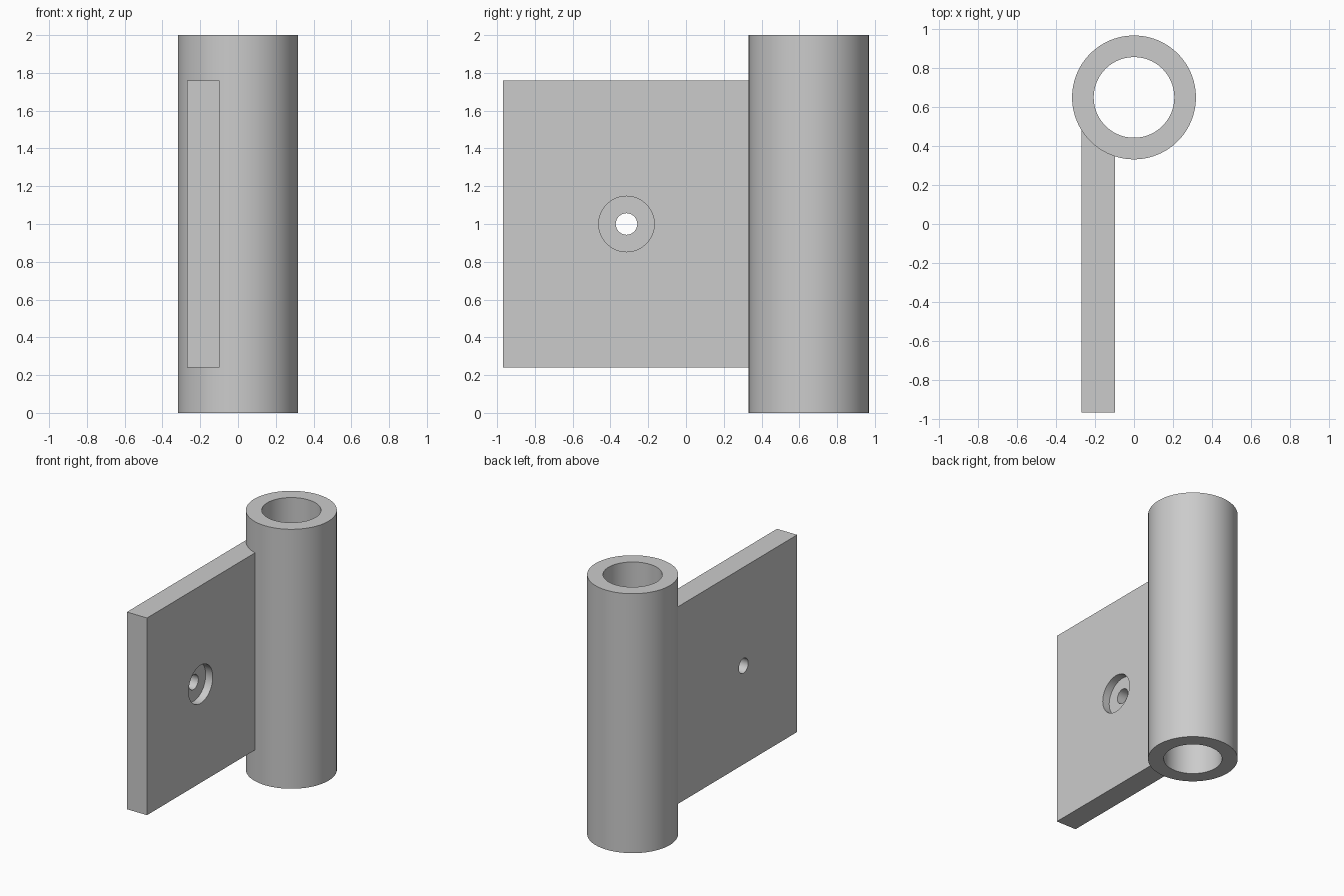
import bpy
import bmesh
import math

cube = bpy.data.objects.get("Cube")
if cube:
    bpy.data.objects.remove(cube, do_unlink=True)

# Single steel grey
steel = bpy.data.materials.new("steel_grey")
steel.use_nodes = True
GREY = (0.6, 0.6, 0.6, 1)
steel.diffuse_color = GREY
steel.node_tree.nodes["Principled BSDF"].inputs["Base Color"].default_value = GREY

HEIGHT = 2.0
BARREL_Y, BARREL_R, BORE_R = 0.65, 0.318, 0.207
LEAF_X0, LEAF_X1, LEAF_Z0, LEAF_Z1 = -0.27, -0.098, 0.24, 1.76
HOLE_Y, HOLE_Z = -0.315, 1.0
HOLE_R, RECESS_R, RECESS_DEPTH = 0.057, 0.147, 0.06


def cylinder(name, radius, depth, location, along_x=False, sides=96):
    rotation = (0, math.pi / 2, 0) if along_x else (0, 0, 0)
    bpy.ops.mesh.primitive_cylinder_add(vertices=sides, radius=radius, depth=depth,
                                        location=location, rotation=rotation)
    obj = bpy.context.object
    obj.name = name
    obj.data.materials.append(steel)
    return obj


def prism(name, profile, z0, z1):
    bm = bmesh.new()
    face = bm.faces.new([bm.verts.new((x, y, z0)) for x, y in profile])
    grown = bmesh.ops.extrude_face_region(bm, geom=[face])["geom"]
    top = [v for v in grown if isinstance(v, bmesh.types.BMVert)]
    bmesh.ops.translate(bm, verts=top, vec=(0, 0, z1 - z0))
    bmesh.ops.recalc_face_normals(bm, faces=bm.faces)
    mesh = bpy.data.meshes.new(name)
    bm.to_mesh(mesh)
    bm.free()
    mesh.materials.append(steel)
    obj = bpy.data.objects.new(name, mesh)
    bpy.context.collection.objects.link(obj)
    return obj


def combine(target, tool, operation):
    """Apply a boolean and discard its tool."""
    mod = target.modifiers.new(operation.lower(), "BOOLEAN")
    mod.object, mod.operation, mod.solver = tool, operation, "EXACT"
    bpy.ops.object.select_all(action="DESELECT")
    bpy.context.view_layer.objects.active = target
    target.select_set(True)
    bpy.ops.object.modifier_apply(modifier=mod.name)
    bpy.data.objects.remove(tool, do_unlink=True)


# Flat leaf whose back end is buried in the barrel wall
front_y = -0.968
leaf = prism("leaf_plate", [(LEAF_X0, front_y), (LEAF_X1, front_y),
                            (LEAF_X1, 0.40), (LEAF_X0 + 0.03, 0.46), (LEAF_X0, 0.484)],
             LEAF_Z0, LEAF_Z1)

# Screw hole and its round recess on the left face
combine(leaf, cylinder("screw_hole", HOLE_R, 1, (LEAF_X0, HOLE_Y, HOLE_Z), True, 48), "DIFFERENCE")
combine(leaf, cylinder("recess", RECESS_R, 2 * RECESS_DEPTH, (LEAF_X1, HOLE_Y, HOLE_Z), True, 64),
        "DIFFERENCE")

# Hollow barrel welded to the leaf
hinge = cylinder("hinge_barrel_with_leaf", BARREL_R, HEIGHT, (0, BARREL_Y, HEIGHT / 2))
combine(hinge, leaf, "UNION")
combine(hinge, cylinder("bore", BORE_R, HEIGHT + 1, (0, BARREL_Y, HEIGHT / 2)), "DIFFERENCE")

# Smooth round walls, crisp edges
bpy.ops.object.shade_smooth_by_angle(angle=math.radians(30))
